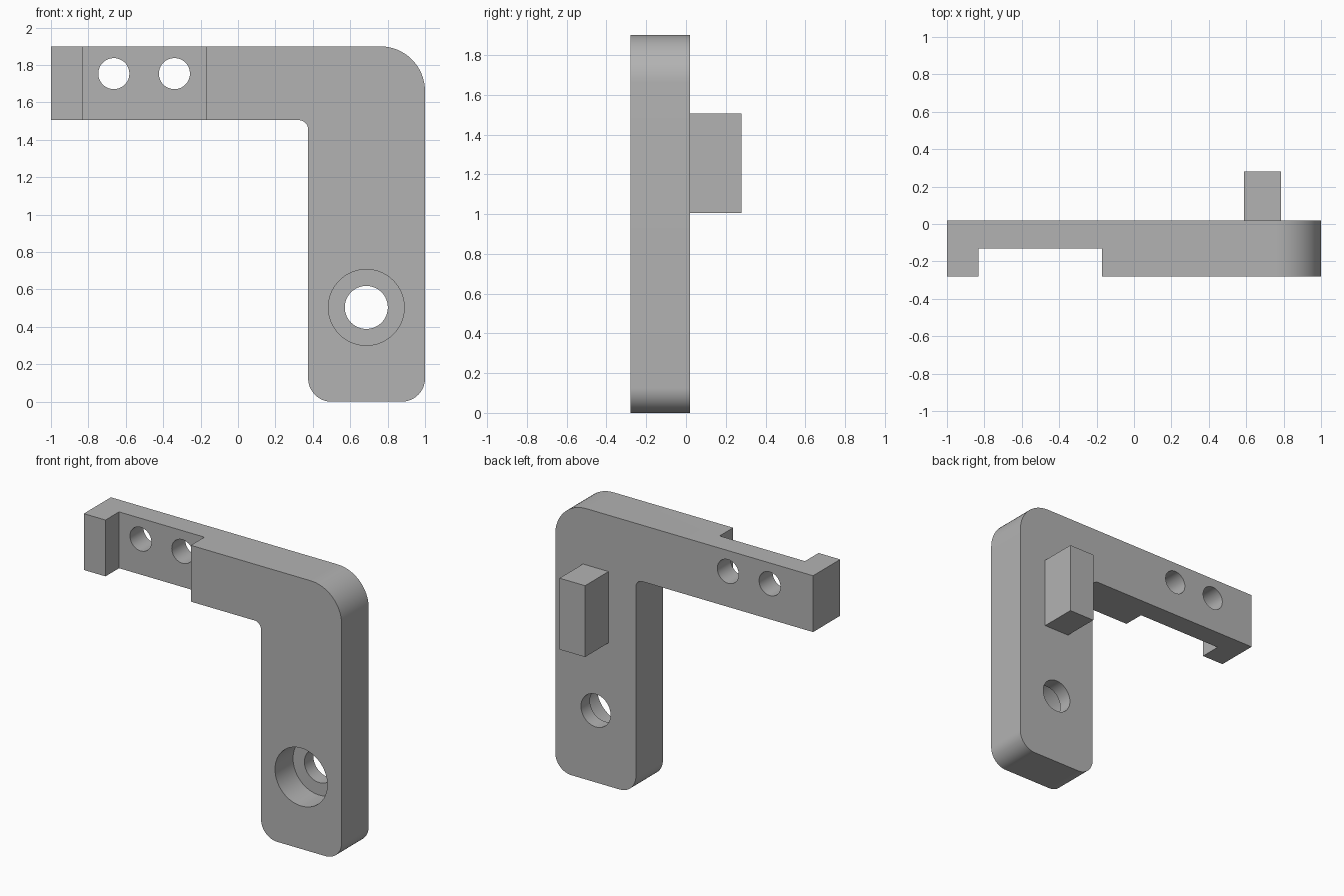
import bpy, bmesh
from math import cos, sin, pi, radians
from mathutils import Matrix, Vector

cube = bpy.data.objects.get("Cube")
if cube:
    bpy.data.objects.remove(cube, do_unlink=True)

FRONT, BACK, PEG_BACK = -0.28, 0.02, 0.28

grey = bpy.data.materials.new("plain grey")
grey.use_nodes = True
colour = (0.45, 0.45, 0.45, 1)
grey.diffuse_color = colour
grey.node_tree.nodes["Principled BSDF"].inputs["Base Color"].default_value = colour


def finish(name, bm):
    bmesh.ops.recalc_face_normals(bm, faces=bm.faces)
    mesh = bpy.data.meshes.new(name)
    bm.to_mesh(mesh)
    bm.free()
    mesh.materials.append(grey)
    obj = bpy.data.objects.new(name, mesh)
    bpy.context.collection.objects.link(obj)
    return obj


def box(name, x0, x1, y0, y1, z0, z1):
    bm = bmesh.new()
    centre = Vector((x0 + x1, y0 + y1, z0 + z1)) / 2
    size = Matrix.Diagonal((x1 - x0, y1 - y0, z1 - z0, 1))
    bmesh.ops.create_cube(bm, size=1, matrix=Matrix.Translation(centre) @ size)
    return finish(name, bm)


def drill(name, x, z, radius, y0, y1):
    bm = bmesh.new()
    place = Matrix.Translation((x, (y0 + y1) / 2, z)) @ Matrix.Rotation(pi / 2, 4, 'X')
    bmesh.ops.create_cone(bm, cap_ends=True, segments=64, radius1=radius,
                          radius2=radius, depth=y1 - y0, matrix=place)
    return finish(name, bm)


def arc(x, z, radius, start, end, steps=16):
    angles = [radians(start + (end - start) * i / steps) for i in range(steps + 1)]
    return [(x + radius * cos(a), z + radius * sin(a)) for a in angles]


# L-shaped bracket with rounded corners
outline = [(-1, 1.9), (-1, 1.505)]
outline += arc(0.325, 1.455, 0.05, 90, 0)
outline += arc(0.5, 0.125, 0.125, 180, 270)
outline += arc(0.875, 0.125, 0.125, 270, 360)
outline += arc(0.76, 1.66, 0.24, 0, 90)
bm = bmesh.new()
profile = bm.faces.new([bm.verts.new((x, FRONT, z)) for x, z in outline])
sweep = bmesh.ops.extrude_face_region(bm, geom=[profile], use_keep_orig=True)
moved = [v for v in sweep["geom"] if isinstance(v, bmesh.types.BMVert)]
bmesh.ops.translate(bm, verts=moved, vec=(0, BACK - FRONT, 0))
bracket = finish("bracket", bm)

# Front notch, arm holes and counterbored leg hole
cutters = [
    box("notch_cutter", -0.832, -0.17, FRONT - 0.1, -0.13, 1.4, 2),
    drill("arm_hole_cutter_right", -0.664, 1.754, 0.083, -0.4, 0.1),
    drill("arm_hole_cutter_left", -0.34, 1.754, 0.083, -0.4, 0.1),
    drill("counterbore_cutter", 0.686, 0.504, 0.203, -0.4, FRONT + 0.2),
    drill("leg_hole_cutter", 0.686, 0.504, 0.115, -0.4, 0.1),
]
bpy.context.view_layer.objects.active = bracket
for cutter in cutters:
    cut = bracket.modifiers.new(cutter.name, 'BOOLEAN')
    cut.operation = 'DIFFERENCE'
    cut.solver = 'EXACT'
    cut.object = cutter
    bpy.ops.object.modifier_apply(modifier=cut.name)
    bpy.data.objects.remove(cutter, do_unlink=True)

# Rectangular peg on the back
box("back_peg", 0.587, 0.785, BACK, PEG_BACK, 1.005, 1.505)

bpy.ops.object.select_all(action='DESELECT')
bracket.select_set(True)
bpy.ops.object.shade_smooth_by_angle(angle=radians(30))
